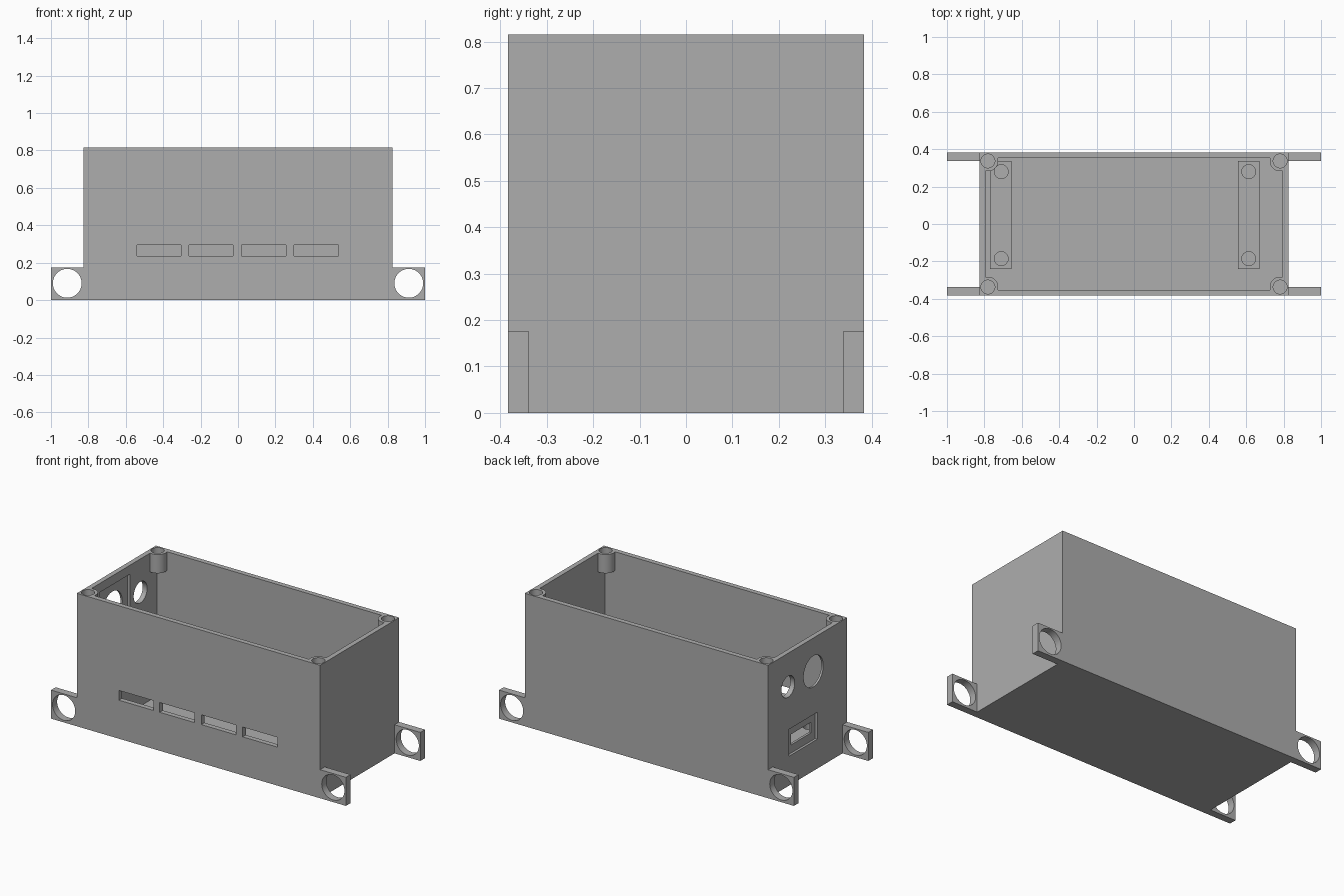
import bpy, math
from mathutils import Matrix

cube = bpy.data.objects.get("Cube")
if cube:
    bpy.data.objects.remove(cube, do_unlink=True)

grey = bpy.data.materials.new("plain grey")
grey.use_nodes = True
colour = (0.42, 0.42, 0.42, 1)
grey.diffuse_color = colour
grey.node_tree.nodes["Principled BSDF"].inputs["Base Color"].default_value = colour


def box(name, x, y, z):
    """Box from (low, high) ranges on each axis."""
    bpy.ops.mesh.primitive_cube_add(size=1)
    ob = bpy.context.object
    ob.name = name
    size = Matrix.Diagonal((x[1] - x[0], y[1] - y[0], z[1] - z[0], 1))
    centre = Matrix.Translation((sum(x) / 2, sum(y) / 2, sum(z) / 2))
    ob.data.transform(centre @ size)
    return ob


def rod(name, centre, radius, length, axis="Z"):
    """Cylinder along the given axis."""
    bpy.ops.mesh.primitive_cylinder_add(vertices=48, radius=radius, depth=length)
    ob = bpy.context.object
    ob.name = name
    turn = {"X": Matrix.Rotation(math.pi / 2, 4, "Y"),
            "Y": Matrix.Rotation(math.pi / 2, 4, "X"),
            "Z": Matrix.Identity(4)}[axis]
    ob.data.transform(Matrix.Translation(centre) @ turn)
    return ob


def cut(ob, cutters):
    """Subtract the cutters one by one, then remove them."""
    for c in cutters:
        c.hide_render = True
        mod = ob.modifiers.new("cut", "BOOLEAN")
        mod.operation = "DIFFERENCE"
        mod.solver = "EXACT"
        mod.object = c
    graph = bpy.context.evaluated_depsgraph_get()
    mesh = bpy.data.meshes.new_from_object(ob.evaluated_get(graph))
    ob.modifiers.clear()
    ob.data = mesh
    for c in cutters:
        bpy.data.objects.remove(c, do_unlink=True)


def finish(ob):
    ob.data.materials.clear()
    ob.data.materials.append(grey)
    bpy.ops.object.select_all(action="DESELECT")
    ob.select_set(True)
    bpy.context.view_layer.objects.active = ob
    bpy.ops.object.shade_smooth_by_angle(angle=math.radians(30))


W, D, H = 0.825, 0.383, 0.815       # half width, half depth, height
WALL_X, WALL_Y, FLOOR = 0.795, 0.352, 0.035
RAIL_L, RAIL_R = (-0.77, -0.655), (0.555, 0.67)
corners = [(sx * 0.781, sy * 0.337) for sx in (-1, 1) for sy in (-1, 1)]

# Enclosure block, trimmed at each end so four mounting ears remain
body = box("enclosure_body", (-1, 1), (-D, D), (0, H))
cutters = []
for s in (-1, 1):
    side = sorted((s * W, s * 1.2))
    cutters.append(box("ear_top_trim", side, (-1, 1), (0.175, 1)))
    cutters.append(box("ear_gap_trim", side, (-0.338, 0.338), (-0.5, 0.5)))
    cutters.append(rod("ear_hole", (s * 0.913, 0, 0.09), 0.077, 2, "Y"))

# Hollow interior that leaves short screw posts in the corners
cavity = box("cavity", (-WALL_X, WALL_X), (-WALL_Y, WALL_Y), (FLOOR, 1))
cut(cavity, [rod("post_gap", (x, y, 0.95), 0.055, 0.5) for x, y in corners])
cutters.append(cavity)
cutters += [rod("post_hole", (x, y, 0.8), 0.037, 0.16) for x, y in corners]

# Shallow clearance recess in the floor
cutters.append(box("floor_recess", (RAIL_L[1], RAIL_R[0]), (-0.275, 0.345), (0.027, 0.1)))

# Row of four front slots
for x in (-0.54, -0.263, 0.02, 0.3):
    cutters.append(box("front_slot", (x, x + 0.236), (-0.5, -0.3), (0.236, 0.296)))

# Holes, connector slot and recesses in the end wall
cutters += [
    rod("small_hole", (-0.81, 0.19, 0.61), 0.065, 0.1, "X"),
    rod("large_hole", (-0.81, -0.056, 0.61), 0.095, 0.1, "X"),
    box("inner_square_recess", (-0.812, -0.7), (-0.2, 0.09), (0.46, 0.76)),
    box("connector_recess", (-0.9, -0.81), (-0.095, 0.18), (0.18, 0.345)),
    box("connector_slot", (-0.9, -0.75), (-0.055, 0.14), (0.23, 0.295)),
]
cut(body, cutters)
finish(body)

# Raised board rails with screw holes
for name, span, hole_x in (("right_board_rail", RAIL_L, -0.71),
                           ("left_board_rail", RAIL_R, 0.613)):
    rail = box(name, span, (-0.24, 0.336), (FLOOR - 0.005, 0.19))
    cut(rail, [rod("rail_hole", (hole_x, y, 0.15), 0.037, 0.2) for y in (-0.185, 0.28)])
    finish(rail)
